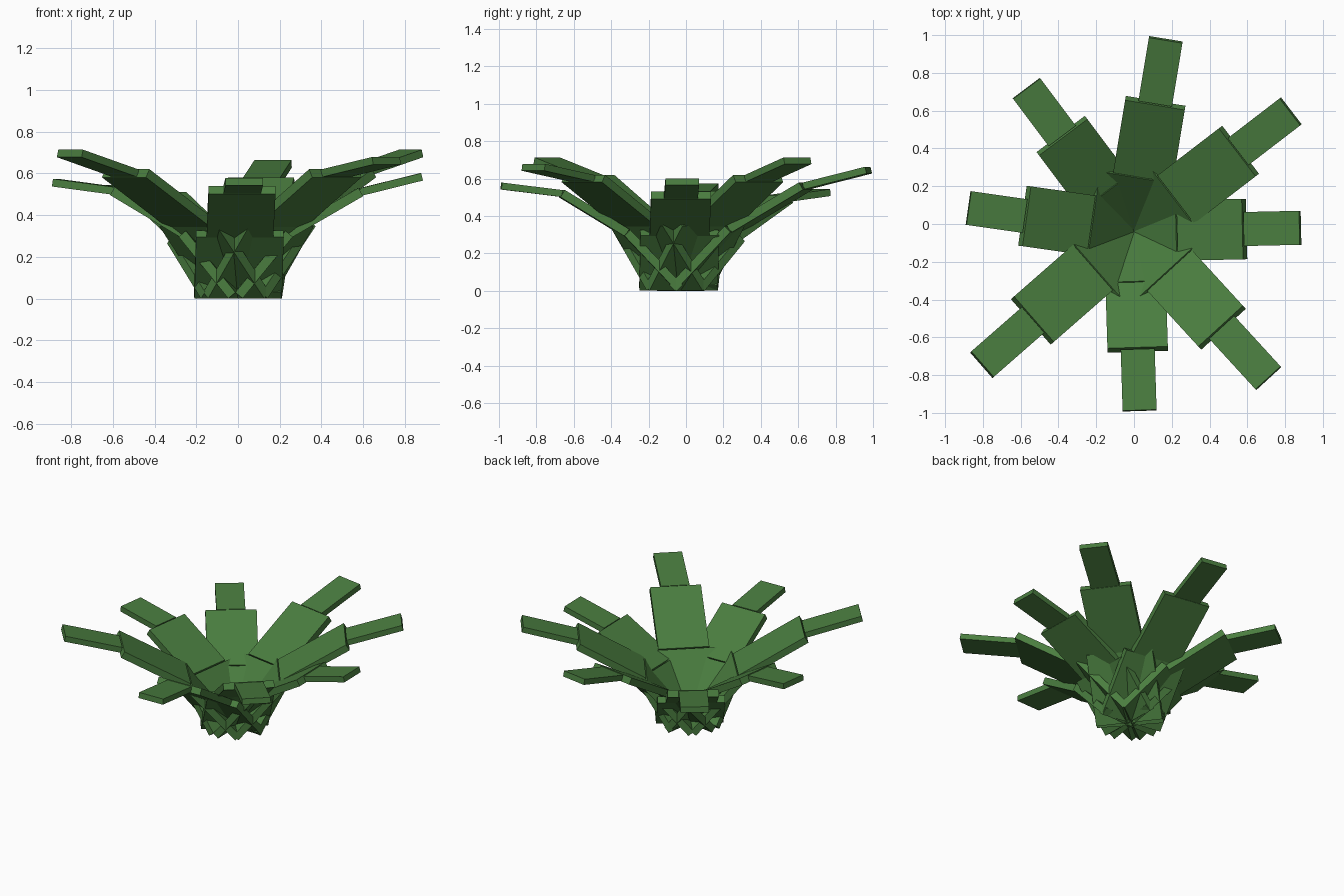
import bpy
from math import cos, sin, radians
from mathutils import Vector, Matrix

cube = bpy.data.objects.get("Cube")
if cube:
    bpy.data.objects.remove(cube)

green = bpy.data.materials.new("leaf_green")
green.use_nodes = True
colour = (0.068, 0.205, 0.05, 1)
green.diffuse_color = colour
green.node_tree.nodes["Principled BSDF"].inputs["Base Color"].default_value = colour

CENTRE = Vector((0, -0.04, 0))
WIDTHS = (0.42, 0.32, 0.18)
THICKNESS = (0.045, 0.045, 0.037)
PARTS = ("leaf_base", "leaf_middle", "leaf_tip")


def slab(name, start, end, azimuth, width, thick):
    """Flat box running from start to end, level across its width."""
    along = (end - start).normalized()
    side = Vector((-sin(azimuth), cos(azimuth), 0))
    up = along.cross(side)
    bpy.ops.mesh.primitive_cube_add(size=1)
    ob = bpy.context.object
    ob.name = name
    frame = Matrix((along, side, up)).transposed().to_4x4()
    frame.translation = (start + end) / 2
    size = Matrix.Diagonal(((end - start).length, width, thick, 1))
    ob.data.transform(frame @ size)
    ob.data.materials.append(green)


# Each leaf: azimuth, then (radius, height) of its two bends and its end
leaves = [
    (80.6, (0.30, 0.33), (0.69, 0.56), (1.03, 0.645)),
    (37.5, (0.29, 0.36), (0.70, 0.60), (1.045, 0.695)),
    (1.3, (0.24, 0.31), (0.585, 0.51), (0.88, 0.583)),
    (-47.5, (0.29, 0.36), (0.69, 0.60), (1.053, 0.66)),
    (-88.2, (0.28, 0.31), (0.625, 0.52), (0.948, 0.56)),
    (221.2, (0.30, 0.36), (0.715, 0.60), (1.07, 0.695)),
    (171.9, (0.24, 0.31), (0.585, 0.515), (0.885, 0.555)),
    (126.9, (0.27, 0.28), (0.635, 0.49), (0.948, 0.525)),
]

for number, (angle, *bends) in enumerate(leaves, 1):
    a = radians(angle)
    out = Vector((cos(a), sin(a), 0))
    path = [CENTRE + out * r + Vector((0, 0, z)) for r, z in [(0, 0.015)] + bends]
    for i, part in enumerate(PARTS):
        slab(f"{part}_{number}", path[i], path[i + 1], a, WIDTHS[i], THICKNESS[i])
